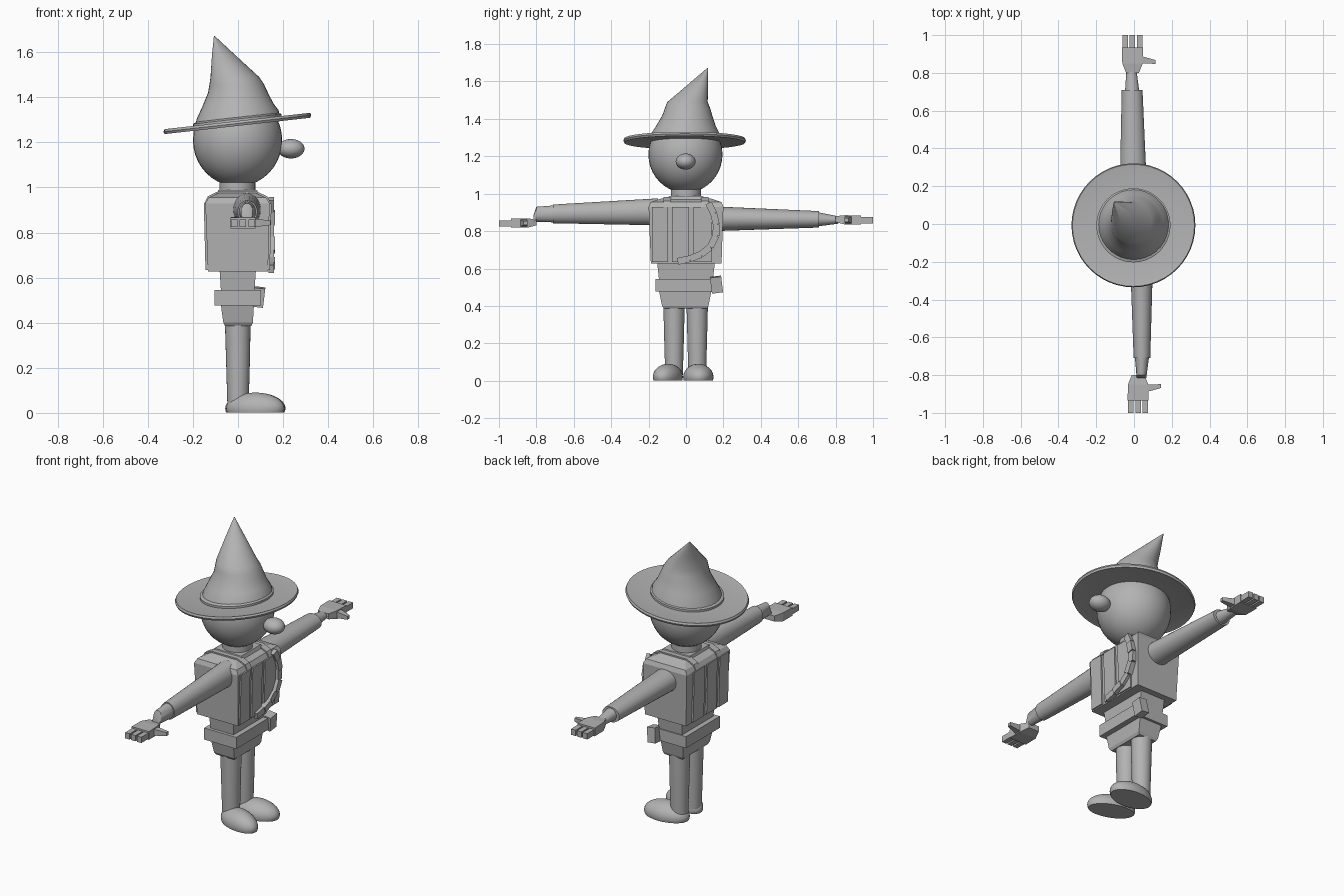
import bpy, bmesh, math
from mathutils import Vector, Matrix

if "Cube" in bpy.data.objects:
    bpy.data.objects.remove(bpy.data.objects["Cube"])

grey = bpy.data.materials.new("plain_grey")
grey.diffuse_color = (0.45, 0.45, 0.45, 1)
grey.use_nodes = True
grey.node_tree.nodes["Principled BSDF"].inputs["Base Color"].default_value = grey.diffuse_color


def finish(name, bm, smooth=None):
    bmesh.ops.recalc_face_normals(bm, faces=bm.faces[:])
    me = bpy.data.meshes.new(name)
    bm.to_mesh(me)
    bm.free()
    ob = bpy.data.objects.new(name, me)
    bpy.context.collection.objects.link(ob)
    me.materials.append(grey)
    if smooth:
        bpy.ops.object.select_all(action='DESELECT')
        ob.select_set(True)
        bpy.context.view_layer.objects.active = ob
        bpy.ops.object.shade_smooth_by_angle(angle=math.radians(smooth))
    return ob


def loft(name, rings, smooth=None):
    """Skin a list of point rings and cap both ends."""
    bm = bmesh.new()
    vs = [[bm.verts.new(p) for p in r] for r in rings]
    n = len(vs[0])
    for a, b in zip(vs, vs[1:]):
        for i in range(n):
            j = (i + 1) % n
            bm.faces.new((a[i], a[j], b[j], b[i]))
    bm.faces.new(vs[0])
    bm.faces.new(vs[-1])
    return finish(name, bm, smooth)


def circle(c, u, v, n=28):
    c, u, v = Vector(c), Vector(u), Vector(v)
    return [c + u * math.cos(t) + v * math.sin(t)
            for t in (2 * math.pi * i / n for i in range(n))]


def block(name, sections):
    """Tapered block: sections are (z, x0, x1, y0, y1)."""
    return loft(name, [[(a, c, z), (b, c, z), (b, d, z), (a, d, z)]
                       for z, a, b, c, d in sections])


def box(name, c, size, rot=Matrix()):
    bm = bmesh.new()
    bmesh.ops.create_cube(bm, size=1, matrix=Matrix.Translation(c) @ rot @
                          Matrix.Diagonal((*size, 1)))
    return finish(name, bm)


def ball(name, c, r, rot=Matrix(), floor=None):
    bm = bmesh.new()
    bmesh.ops.create_uvsphere(bm, u_segments=36, v_segments=20, radius=1,
                              matrix=Matrix.Translation(c) @ rot @ Matrix.Diagonal((*r, 1)))
    if floor is not None:
        cut = bmesh.ops.bisect_plane(bm, geom=bm.verts[:] + bm.edges[:] + bm.faces[:],
                                     plane_co=(0, 0, floor), plane_no=(0, 0, 1), clear_inner=True)
        bmesh.ops.contextual_create(bm, geom=[e for e in cut['geom_cut']
                                              if isinstance(e, bmesh.types.BMEdge)])
    return finish(name, bm, 40)


def upright(name, profile, smooth=35, n=28):
    """Stack of level circles: (z, radius, x, y)."""
    return loft(name, [circle((x, y, z), (r, 0, 0), (0, r, 0), n) for z, r, x, y in profile], smooth)


# Head, nose and neck
ball("head", (-0.002, -0.003, 1.21), (0.198, 0.198, 0.205))
ball("nose", (0.235, -0.002, 1.172), (0.06, 0.053, 0.043))
upright("neck", [(0.95, 0.085, -0.003, 0), (0.985, 0.085, -0.003, 0),
                 (0.985, 0.08, -0.003, 0), (1.05, 0.08, -0.003, 0)])

# Hat: tilted brim, band and bent pointed crown
SLOPE = 0.112


def hat_ring(r, lift):
    return circle((-0.003, -0.007, 1.284 + lift), (r, 0, r * SLOPE), (0, r, 0), 48)


loft("hat_brim", [hat_ring(r, h) for r, h in
                  ((0.15, -0.008), (0.31, -0.008), (0.323, -0.011), (0.328, 0),
                   (0.323, 0.011), (0.31, 0.008), (0.15, 0.008))], 40)
loft("hat_band", [hat_ring(r, h) for r, h in ((0.196, 0), (0.196, 0.02), (0.18, 0.028))], 40)
crown = []
for z, r, x, y, s in ((1.284, 0.192, -0.003, -0.005, 0.112), (1.325, 0.181, -0.001, -0.003, 0.1),
                      (1.365, 0.158, -0.001, 0, 0.05), (1.42, 0.133, 0, 0.007, 0),
                      (1.455, 0.122, -0.005, 0.008, 0), (1.49, 0.108, -0.014, 0.008, 0),
                      (1.58, 0.056, -0.06, 0.062, 0), (1.672, 0.002, -0.105, 0.116, 0)):
    crown.append(circle((x, y, z), (r, 0, r * s), (0, r, 0), 36))
loft("hat_crown", crown, 40)

# Torso with sloping shoulders
block("vest", [(0.628, -0.133, 0.133, -0.188, 0.19), (0.93, -0.145, 0.14, -0.2, 0.2),
               (0.955, -0.13, 0.125, -0.19, 0.19), (0.975, -0.088, 0.08, -0.13, 0.13)])
block("collar", [(0.95, -0.1, 0.1, -0.11, 0.11), (0.988, -0.088, 0.085, -0.09, 0.09)])

# Raised strips on the front and back of the vest
for x, s in ((0.136, 1), (-0.139, -1)):
    for y, w in ((-0.14, 0.085), (-0.03, 0.09), (0.09, 0.1)):
        box("vest_strip", (x, y, 0.782), (0.018, w, 0.295),
            Matrix.Rotation(s * 0.025, 4, 'Y'))
for y in (-0.1, 0.1):
    block("shoulder_strap", [(0.93, -0.149, 0.146, y - 0.02, y + 0.02),
                             (0.961, -0.134, 0.13, y - 0.02, y + 0.02),
                             (0.983, -0.088, 0.08, y - 0.02, y + 0.02)])

# Linked sash hanging in a curve on the chest
path = [(0.12, 0.95), (0.148, 0.895), (0.162, 0.835), (0.16, 0.775),
        (0.13, 0.715), (0.08, 0.675), (0.02, 0.652), (-0.045, 0.638)]
for i, ((y0, z0), (y1, z1)) in enumerate(zip(path, path[1:])):
    a = math.atan2(z1 - z0, y1 - y0)
    box("sash_link", (0.147, (y0 + y1) / 2, (z0 + z1) / 2),
        (0.034 if i % 2 else 0.024, math.hypot(y1 - y0, z1 - z0), 0.036),
        Matrix.Rotation(a, 4, 'X'))

# Waist, belt, pouch and tunic skirt
block("waist", [(0.5, -0.073, 0.07, -0.14, 0.14), (0.64, -0.082, 0.08, -0.155, 0.155)])
block("belt", [(0.477, -0.105, 0.103, -0.163, 0.15), (0.545, -0.105, 0.103, -0.163, 0.15)])
box("belt_pouch", (0.091, 0.163, 0.514), (0.05, 0.06, 0.085),
    Matrix.Rotation(0.12, 4, 'X') @ Matrix.Rotation(0.12, 4, 'Y'))
block("tunic_skirt", [(0.385, -0.057, 0.058, -0.118, 0.113), (0.4, -0.065, 0.066, -0.128, 0.12),
                      (0.5, -0.079, 0.072, -0.148, 0.14)])

# Legs and half-round shoes turned outwards
for y, shoe_y, ry, turn in ((-0.064, -0.097, 0.072, -18), (0.06, 0.066, 0.081, 3)):
    upright("leg", [(0.03, 0.047, 0.0, y), (0.2, 0.052, 0, y), (0.4, 0.057, -0.001, y)])
    ball("shoe", (0.077, shoe_y, 0.02), (0.134, ry, 0.07),
         Matrix.Rotation(math.radians(turn), 4, 'Z'), floor=0.001)

# Arms: sleeve, tapered cuff, then a blocky hand
arms = {-1: [(0.15, 0.04, 0.903, 0.062, 0.072), (0.71, 0.042, 0.892, 0.044, 0.05),
             (0.71, 0.042, 0.892, 0.037, 0.045), (0.8, 0.04, 0.89, 0.027, 0.04),
             (0.815, 0.04, 0.86, 0.025, 0.025)],
        1: [(0.15, -0.003, 0.866, 0.073, 0.066), (0.71, -0.01, 0.863, 0.055, 0.044),
            (0.71, -0.01, 0.863, 0.037, 0.037), (0.8, -0.013, 0.86, 0.028, 0.022),
            (0.815, -0.013, 0.86, 0.025, 0.02)]}
for side, rings in arms.items():
    loft("arm", [circle((x, side * y, z), (rx, 0, 0), (0, 0, rz)) for y, x, z, rx, rz in rings], 35)
    hx, hz = (0.022, 0.843) if side < 0 else (-0.008, 0.86)

    def slab(y, w, h, dz=0):
        return [(hx + a * w, side * y, hz + dz + b * h) for a, b in ((-1, -1), (1, -1), (1, 1), (-1, 1))]
    loft("palm", [slab(0.8, 0.034, 0.016, 0.004), (slab(0.85, 0.054, 0.025)),
                  slab(0.935, 0.056, 0.024)])
    for k in (-1, 0, 1):
        box("finger", (hx + k * 0.038, side * 0.965, hz - 0.002), (0.029, 0.07, 0.034))
    loft("thumb", [[(hx + x, side * (y + a * w), hz + b * w) for a, b in
                    ((-1, -1), (1, -1), (1, 1), (-1, 1))]
                   for x, y, w in ((0.04, 0.87, 0.02), (0.075, 0.865, 0.016), (0.122, 0.858, 0.01))])
